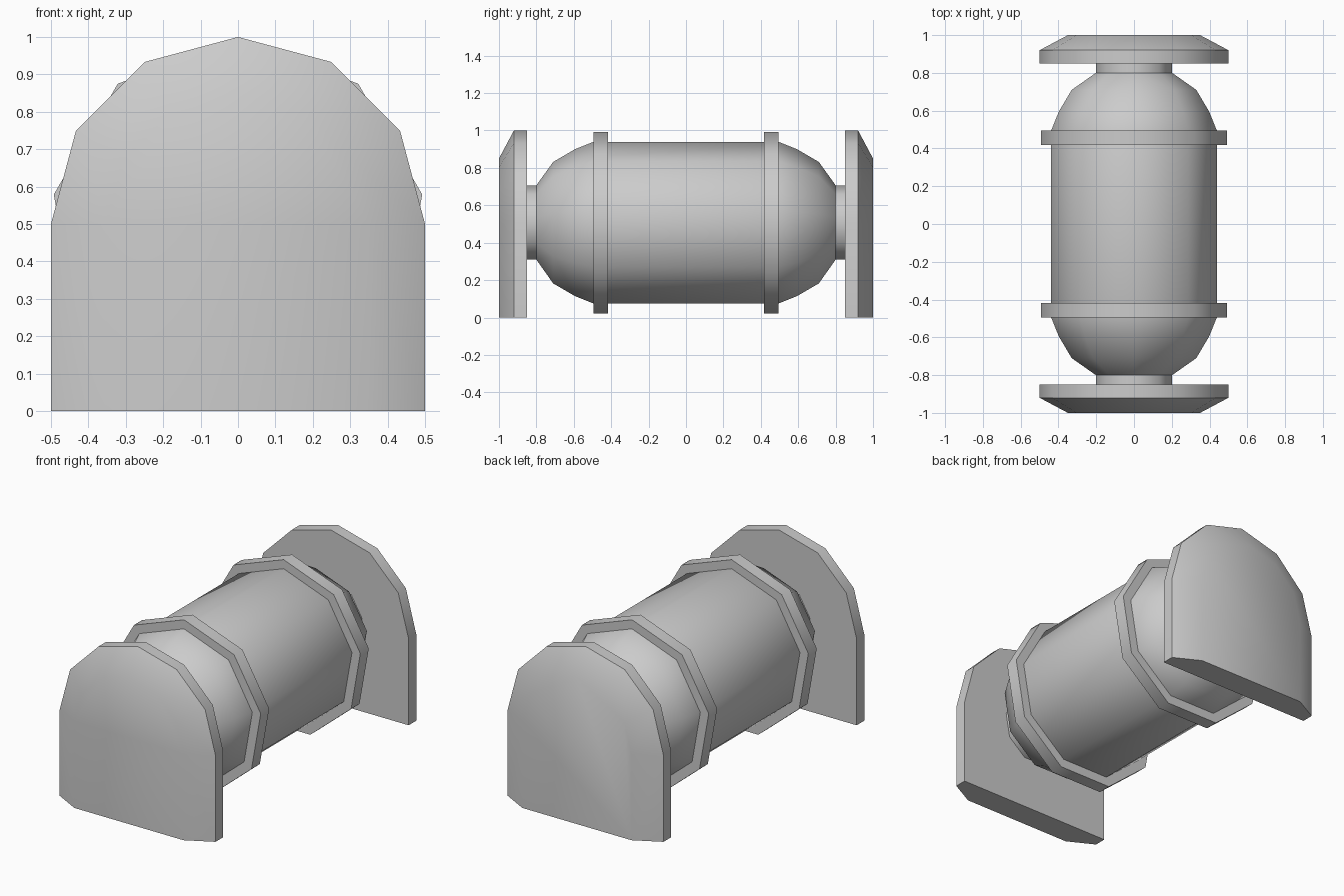
import bpy, bmesh
from math import sin, cos, pi, radians

if "Cube" in bpy.data.objects:
    bpy.data.objects.remove(bpy.data.objects["Cube"])

SIDES = 9


def finish(name, bm, mirror=False):
    bmesh.ops.recalc_face_normals(bm, faces=bm.faces)
    mesh = bpy.data.meshes.new(name)
    bm.to_mesh(mesh)
    bm.free()
    ob = bpy.data.objects.new(name, mesh)
    bpy.context.collection.objects.link(ob)
    if mirror:
        mod = ob.modifiers.new("mirror", 'MIRROR')
        mod.use_axis = (False, True, False)
    bpy.ops.object.select_all(action='DESELECT')
    ob.select_set(True)
    bpy.context.view_layer.objects.active = ob
    bpy.ops.object.shade_smooth_by_angle(angle=radians(45))
    return ob


def loft(bm, loops, closed=False, caps=False):
    """Skin a row of point loops with quads."""
    rows = [[bm.verts.new(p) for p in loop] for loop in loops]
    n = len(rows[0])
    pairs = list(zip(rows, rows[1:]))
    if closed:
        pairs.append((rows[-1], rows[0]))
    for a, b in pairs:
        for i in range(n):
            j = (i + 1) % n
            bm.faces.new((a[i], a[j], b[j], b[i]))
    if caps:
        bm.faces.new(rows[0])
        bm.faces.new(rows[-1])


def ngon(y, r, cz):
    """Nine-sided loop around the y axis with a corner at the top."""
    angles = [pi / 2 + 2 * pi * i / SIDES for i in range(SIDES)]
    return [(r * cos(a), y, cz + r * sin(a)) for a in angles]


def arch(y, r):
    """Arched plate outline: flat foot, straight sides, round top."""
    pts = [(r * cos(radians(a)), y, 0.5 + r * sin(radians(a)))
           for a in range(0, 181, 30)]
    return [(r, y, 0)] + pts + [(-r, y, 0)]


# Tank: cylinder, domed ends and short necks (y, radius, centre height)
half = [(0.495, 0.4455, 0.494), (0.595, 0.404, 0.495), (0.71, 0.335, 0.497),
        (0.80, 0.205, 0.502), (0.86, 0.205, 0.502)]
bm = bmesh.new()
loft(bm, [ngon(-y, r, c) for y, r, c in reversed(half)]
     + [ngon(y, r, c) for y, r, c in half], caps=True)
finish("tank", bm)

# Raised bands around both ends of the cylinder
bm = bmesh.new()
loft(bm, [ngon(y, r, c) for y, r, c in
          ((0.418, 0.44, 0.494), (0.418, 0.50, 0.492),
           (0.495, 0.50, 0.492), (0.495, 0.44, 0.494))], closed=True)
finish("bands", bm, mirror=True)

# Arched end plates with a bevelled outer face
bm = bmesh.new()
loft(bm, [arch(0.85, 0.5), arch(0.92, 0.5), arch(1.0, 0.35)], caps=True)
finish("end_plates", bm, mirror=True)
